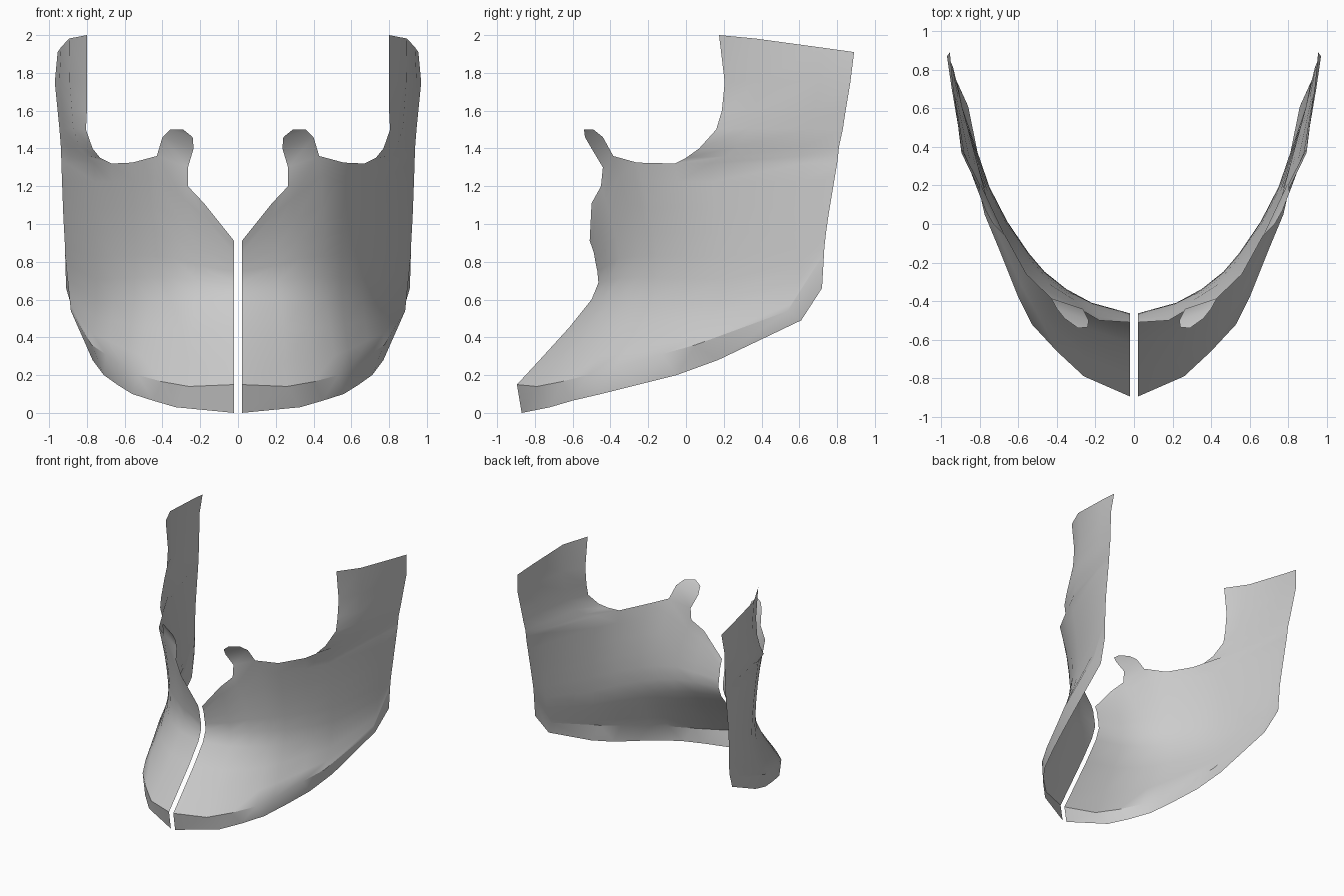
import bpy
import bmesh
from mathutils import Vector

if "Cube" in bpy.data.objects:
    bpy.data.objects.remove(bpy.data.objects["Cube"])

V = Vector

# Right half section lines, each running from the centre gap to the back edge
lower_edge = [(.02, -.87, 0), (.33, -.72, .03), (.45, -.60, .065), (.56, -.45, .10), (.64, -.25, .15),
              (.71, -.05, .20), (.77, .17, .28), (.86, .61, .49), (.91, .72, .66)]
rim_crease = [(.02, -.895, .15), (.26, -.79, .14), (.40, -.66, .165), (.53, -.52, .20), (.60, -.38, .24),
              (.70, -.13, .31), (.775, .05, .36), (.885, .54, .54), (.915, .73, .83)]
chin_line = [(.02, -.50, .60), (.23, -.44, .60), (.36, -.36, .60), (.47, -.27, .60), (.55, -.17, .60),
             (.66, .0, .60), (.75, .18, .60), (.89, .60, .70), (.917, .735, .90)]
cheek_line = [(.02, -.48, .80), (.20, -.43, .86), (.33, -.37, .92), (.46, -.27, .95), (.55, -.17, .95),
              (.66, .0, .95), (.755, .18, .95), (.897, .61, .97), (.925, .755, 1.05)]
upper_edge = [(.02, -.51, .91), (.18, -.50, 1.11), (.265, -.45, 1.2), (.43, -.385, 1.36), (.56, -.26, 1.325),
              (.67, -.06, 1.32), (.76, .12, 1.32), (.905, .62, 1.32), (.935, .80, 1.32)]

# Side wing edges, from bottom to top
wing_front = [(.73, .0, 1.35), (.77, .07, 1.4), (.805, .16, 1.5), (.80, .19, 1.6),
              (.80, .205, 1.75), (.80, .175, 2.0)]
wing_back = [(.936, .805, 1.36), (.938, .81, 1.41), (.945, .83, 1.5), (.955, .845, 1.6),
             (.97, .87, 1.75), (.955, .89, 1.91)]


def catmull(a, b, c, d, t):
    return .5 * (2 * b + (c - a) * t + (2 * a - 5 * b + 4 * c - d) * t * t
                 + (3 * b - a - 3 * c + d) * t ** 3)


def smooth_rows(rows, steps):
    """Fill in rows between the given section lines."""
    out = []
    last = len(rows) - 1
    for i in range(last):
        r = [rows[max(0, i - 1)], rows[i], rows[i + 1], rows[min(last, i + 2)]]
        for s in range(steps):
            out.append([catmull(*(V(q[k]) for q in r), s / steps) for k in range(len(rows[0]))])
    out.append([V(p) for p in rows[-1]])
    return out


bm = bmesh.new()


def add_row(points):
    return [bm.verts.new(p) for p in points]


def bridge(low, high):
    for k in range(len(low) - 1):
        bm.faces.new((low[k], low[k + 1], high[k + 1], high[k]))


# Rim band and curved body
row = add_row(lower_edge)
for points in smooth_rows([rim_crease, chin_line, cheek_line, upper_edge], 3):
    nxt = add_row(points)
    bridge(row, nxt)
    row = nxt
top = row

# Side wing, bowed outward more towards its top
row = top[5:]
for i, (f, b) in enumerate(zip(wing_front, wing_back)):
    bow = .015 + .038 * i / 5
    nxt = add_row([V(f).lerp(V(b), t) + V((bow * w, 0, .006 * w))
                   for t, w in ((0, 0), (.27, 1), (.75, .4), (1, 0))])
    bridge(row, nxt)
    row = nxt

# Small rounded tab beside the centre notch
tab = add_row([(.265, -.44, 1.3), (.235, -.50, 1.4), (.24, -.535, 1.46), (.29, -.54, 1.5),
               (.36, -.49, 1.5), (.40, -.44, 1.46)])
bm.faces.new((top[2], top[3], tab[0]))
bm.faces.new((tab[0], top[3], tab[5], tab[1]))
bm.faces.new((tab[1], tab[5], tab[4], tab[2]))
bm.faces.new((tab[2], tab[4], tab[3]))

# Mirrored thin sheet object
mesh = bpy.data.meshes.new("jaw_guard")
bm.to_mesh(mesh)
bm.free()
guard = bpy.data.objects.new("jaw_guard", mesh)
bpy.context.collection.objects.link(guard)
mirror = guard.modifiers.new("mirror_halves", 'MIRROR')
mirror.use_mirror_merge = False
bpy.context.view_layer.objects.active = guard
guard.select_set(True)
bpy.ops.object.modifier_apply(modifier=mirror.name)
bpy.ops.object.shade_smooth_by_angle(angle=.6)
